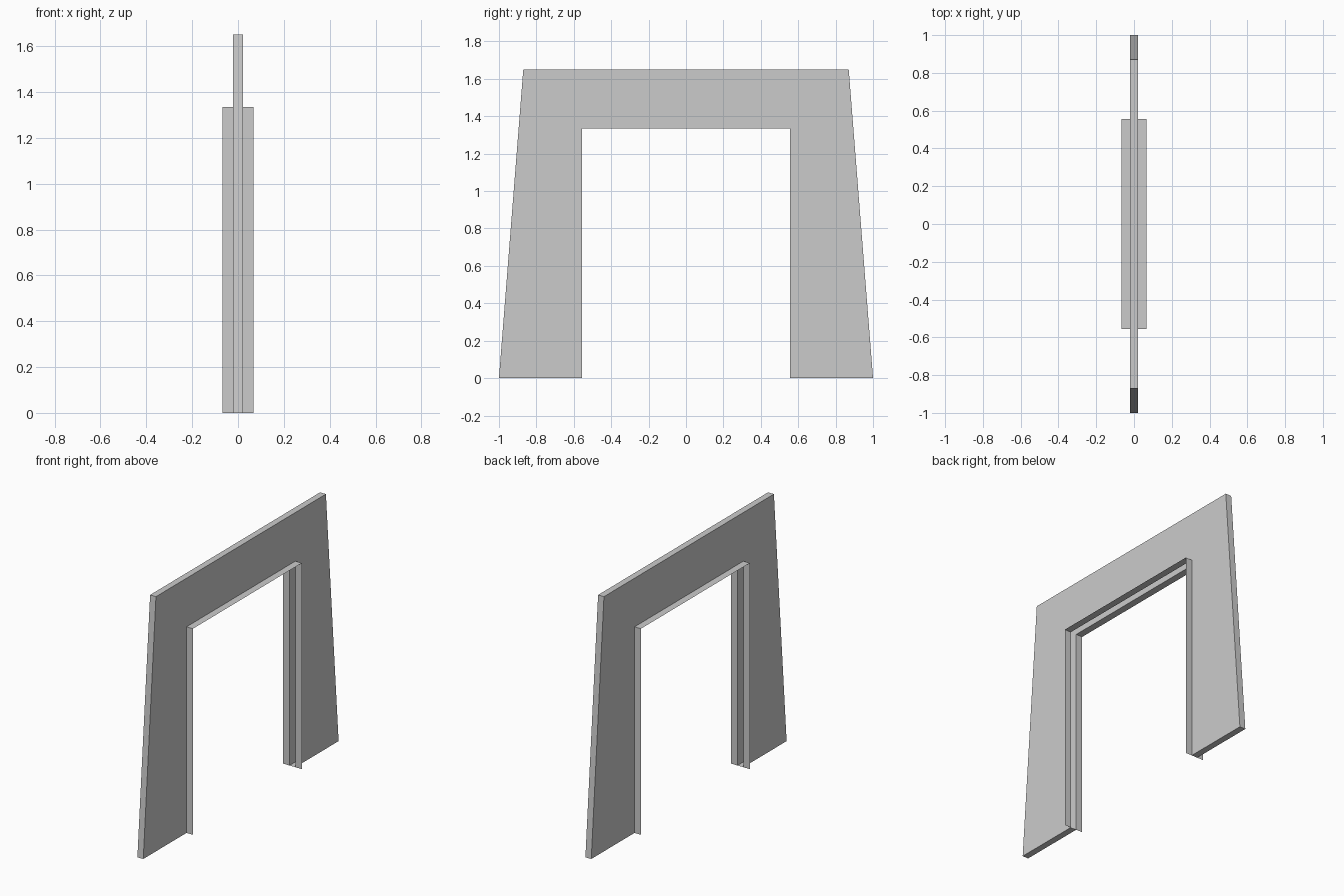
import bpy
import bmesh

cube = bpy.data.objects.get("Cube")
if cube:
    bpy.data.objects.remove(cube, do_unlink=True)

# Main dimensions
PANEL_X = 0.021      # half thickness of the hollow panel
FLANGE_X = 0.067     # half depth of the opening trim
HEIGHT = 1.65
OPEN_Y, OPEN_Z = 0.557, 1.335

grey = bpy.data.materials.new("plain_grey")
grey.use_nodes = True
colour = (0.6, 0.6, 0.6, 1.0)
grey.diffuse_color = colour
grey.node_tree.nodes["Principled BSDF"].inputs["Base Color"].default_value = colour

# Opening edge, then outer edge, as (y, z) points
opening = [(-OPEN_Y, 0), (-OPEN_Y, OPEN_Z), (OPEN_Y, OPEN_Z), (OPEN_Y, 0)]
outer = [(1, 0), (0.87, HEIGHT), (-0.87, HEIGHT), (-1, 0)]


def ring(bm, points, x):
    return [bm.verts.new((x, y, z)) for y, z in points]


def strip(bm, a, b):
    """Join two rows of vertices with quads."""
    for i in range(len(a) - 1):
        bm.faces.new((a[i], a[i + 1], b[i + 1], b[i]))


def finish(bm, name):
    mesh = bpy.data.meshes.new(name)
    bm.to_mesh(mesh)
    bm.free()
    mesh.materials.append(grey)
    obj = bpy.data.objects.new(name, mesh)
    bpy.context.collection.objects.link(obj)
    return obj


# Hollow arch panel, closed all round except along the opening
bm = bmesh.new()
left = ring(bm, opening + outer, PANEL_X)
right = ring(bm, opening + outer, -PANEL_X)
bm.faces.new(left)
bm.faces.new(list(reversed(right)))
start = len(opening) - 1
strip(bm, left[start:] + left[:1], right[start:] + right[:1])
bmesh.ops.recalc_face_normals(bm, faces=bm.faces)
# Make the left side face outwards
bm.faces.ensure_lookup_table()
if bm.faces[0].normal.x < 0:
    bmesh.ops.reverse_faces(bm, faces=bm.faces)
finish(bm, "arch_panel")

# Sheet flanges around the opening, one on each side of the panel
for name, side in (("left_flange", 1), ("right_flange", -1)):
    bm = bmesh.new()
    inner_row = ring(bm, opening, side * PANEL_X)
    outer_row = ring(bm, opening, side * FLANGE_X)
    strip(bm, inner_row, outer_row)
    # Face the sheets into the opening
    bm.normal_update()
    bm.faces.ensure_lookup_table()
    if bm.faces[0].normal.y < 0:
        bmesh.ops.reverse_faces(bm, faces=bm.faces)
    finish(bm, name)
